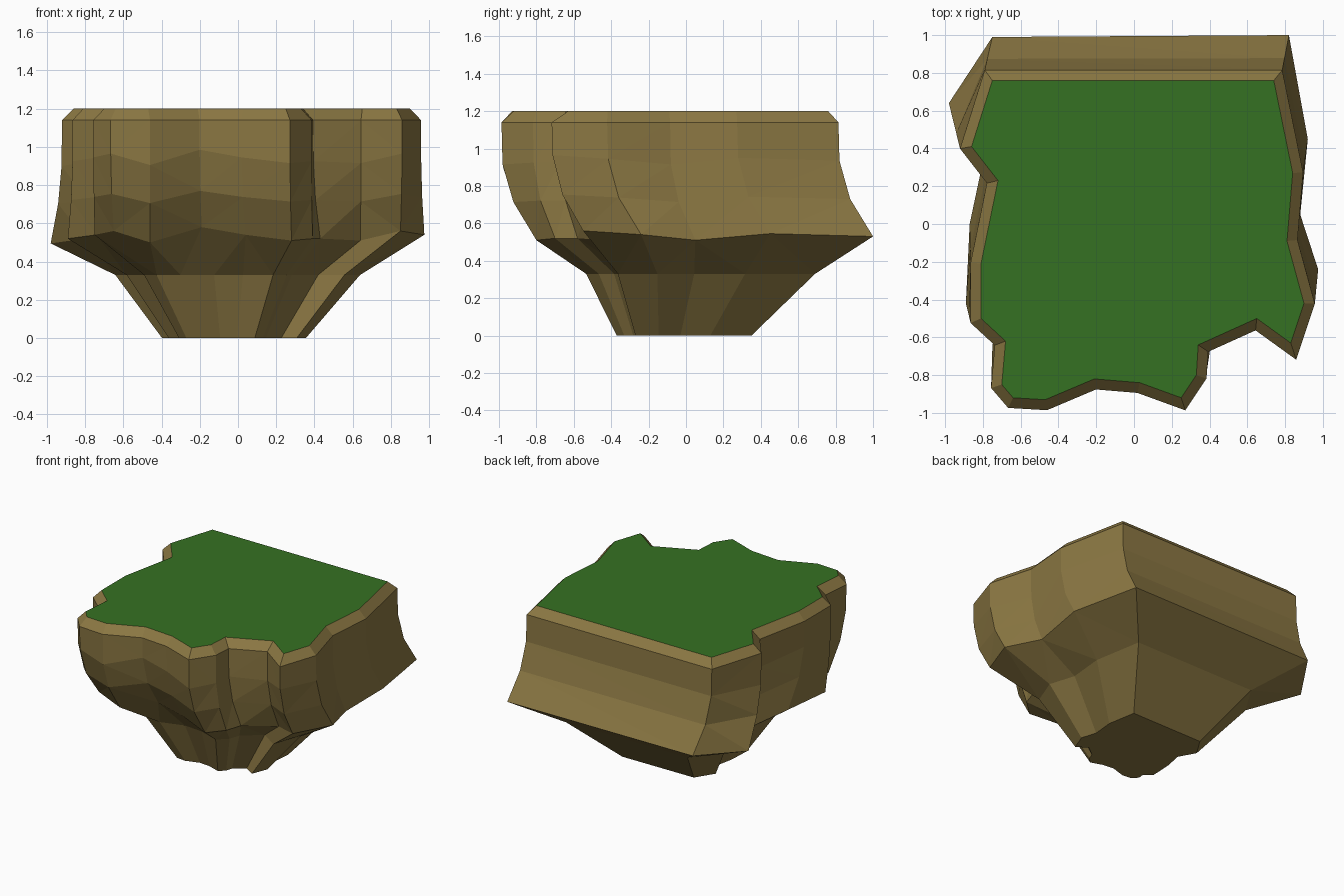
import bpy, bmesh
from mathutils import Vector

if "Cube" in bpy.data.objects:
    bpy.data.objects.remove(bpy.data.objects["Cube"])

# Grass outline at the top (x, y), clockwise from the back left corner
TOP = [(-.75, .76), (.74, .76), (.84, .27), (.81, -.09), (.90, -.42), (.83, -.63),
       (.65, -.50), (.34, -.64), (.33, -.80), (.25, -.92), (.03, -.84), (-.21, -.82),
       (-.47, -.93), (-.64, -.92), (-.70, -.85), (-.68, -.62), (-.81, -.50),
       (-.81, -.21), (-.72, .23), (-.86, .41)]
# Overhanging ledge lower down (x, y, z), matching points
LEDGE = [(-.75, .99, .53), (.82, 1.0, .53), (.92, .45, .545), (.88, .05, .51),
         (.975, -.24, .54), (.85, -.55, .56), (.64, -.42, .51), (.43, -.58, .52),
         (.39, -.70, .52), (.28, -.80, .51), (.04, -.72, .54), (-.19, -.70, .58),
         (-.46, -.78, .50), (-.65, -.76, .56), (-.75, -.66, .54), (-.74, -.55, .54),
         (-.89, -.42, .52), (-.87, 0, .54), (-.80, .33, .52), (-.98, .64, .495)]
GRASS_Z, RIM_Z, BEVEL = 1.20, 1.14, .055


def offset(pts, d):
    """Grow a clockwise outline outward by d with mitred corners."""
    out = []
    for i, p in enumerate(pts):
        a, b, c = Vector(pts[i - 1]), Vector(p), Vector(pts[(i + 1) % len(pts)])
        e, f = (b - a).normalized(), (c - b).normalized()
        n, m = Vector((-e.y, e.x)), Vector((-f.y, f.x))
        out.append(b + (n + m) * d / (1 + n.dot(m)))
    return out


def material(name, color):
    m = bpy.data.materials.new(name)
    m.diffuse_color = (*color, 1)
    m.use_nodes = True
    m.node_tree.nodes["Principled BSDF"].inputs["Base Color"].default_value = m.diffuse_color
    return m


# Rings from the top to the base
rim = offset(TOP, BEVEL)
rings = [[(x, y, GRASS_Z) for x, y in TOP], [(p.x, p.y, RIM_Z) for p in rim]]
for blend, z, wobble in ((.03, .935, 1), (.34, .73, .8)):
    rings.append([(p.x + (x - p.x) * blend, p.y + (y - p.y) * blend, z + (h - .53) * wobble)
                  for p, (x, y, h) in zip(rim, LEDGE)])
rings.append(LEDGE)
rings.append([(.655 * x, .68 * y + .01, .33) for x, y, h in LEDGE])
rings.append([(.385 * x - .02, .40 * y - .05, 0) for x, y, h in LEDGE])

# Skin the rings into a closed rock with a grass cap
bm = bmesh.new()
loops = [[bm.verts.new(p) for p in ring] for ring in rings]
n = len(TOP)
for hi, lo in zip(loops, loops[1:]):
    for i in range(n):
        j = (i + 1) % n
        bm.faces.new((hi[i], hi[j], lo[j], lo[i]))
grass = bm.faces.new(loops[0][::-1])
bm.faces.new(loops[-1])
grass.material_index = 1
bmesh.ops.recalc_face_normals(bm, faces=bm.faces[:])
# Facet the crooked rock faces
bmesh.ops.triangulate(bm, faces=[f for f in bm.faces if len(f.verts) == 4])

mesh = bpy.data.meshes.new("grassy_rock")
bm.to_mesh(mesh)
bm.free()
mesh.materials.append(material("brown rock", (.26, .187, .056)))
mesh.materials.append(material("green grass", (.036, .165, .016)))
bpy.context.collection.objects.link(bpy.data.objects.new("grassy_rock", mesh))
